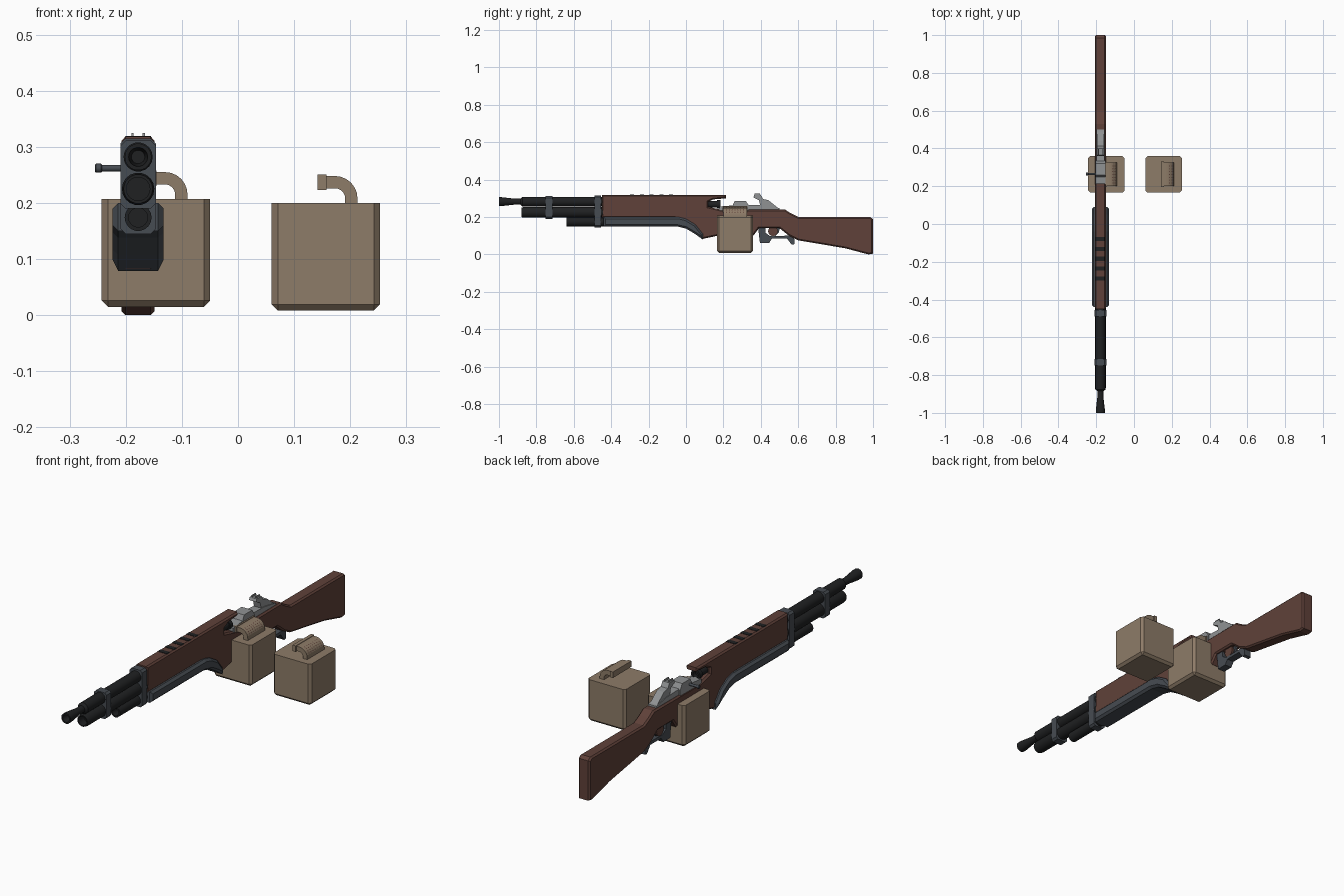
import bpy, bmesh, math

if "Cube" in bpy.data.objects:
    bpy.data.objects.remove(bpy.data.objects["Cube"])

CX = -0.178  # centre line of the gun


def material(name, rgb):
    m = bpy.data.materials.new(name)
    m.diffuse_color = (*rgb, 1)
    m.use_nodes = True
    m.node_tree.nodes["Principled BSDF"].inputs["Base Color"].default_value = m.diffuse_color
    return m


WOOD = material("dark red wood", (0.115, 0.053, 0.041))
SLATE = material("slate steel", (0.062, 0.072, 0.085))
BLACK = material("black steel", (0.014, 0.015, 0.016))
TAN = material("tan paint", (0.27, 0.2, 0.138))
GREY = material("bare steel", (0.28, 0.29, 0.295))


def finish(name, bm, mat, smooth=False):
    bmesh.ops.recalc_face_normals(bm, faces=bm.faces)
    me = bpy.data.meshes.new(name)
    bm.to_mesh(me)
    bm.free()
    me.materials.append(mat)
    ob = bpy.data.objects.new(name, me)
    bpy.context.collection.objects.link(ob)
    if smooth:
        bpy.ops.object.select_all(action='DESELECT')
        ob.select_set(True)
        bpy.context.view_layer.objects.active = ob
        bpy.ops.object.shade_smooth_by_angle(angle=math.radians(35))
    return ob


def prism(name, pts, axis, lo, hi, mat, chamfer=0):
    """Extrude a profile along x (points are y, z) or y (points are x, z)."""
    bm = bmesh.new()

    def put(p, t):
        return bm.verts.new((t, p[0], p[1]) if axis == 'x' else (p[0], t, p[1]))
    a = [put(p, lo) for p in pts]
    b = [put(p, hi) for p in pts]
    caps = [bm.faces.new(a), bm.faces.new(b)]
    n = len(pts)
    for i in range(n):
        j = (i + 1) % n
        bm.faces.new((a[i], a[j], b[j], b[i]))
    bmesh.ops.recalc_face_normals(bm, faces=bm.faces)
    if chamfer:
        rim = [e for f in caps for e in f.edges]
        bmesh.ops.bevel(bm, geom=rim, offset=chamfer, segments=1, affect='EDGES',
                        clamp_overlap=True)
    return finish(name, bm, mat)


def plate(name, pts, half, mat, chamfer=0):
    """Side profile extruded evenly about the gun's centre line."""
    return prism(name, pts, 'x', CX - half, CX + half, mat, chamfer)


def lathe(name, prof, axis, c, mat, sides=18):
    """Revolve (position, radius) pairs around an x or y axis through c."""
    bm = bmesh.new()
    rings = []
    for t, r in prof:
        ring = []
        for i in range(sides):
            a = 2 * math.pi * i / sides
            u, v = r * math.cos(a), r * math.sin(a)
            ring.append(bm.verts.new((c[0] + u, t, c[1] + v) if axis == 'y'
                                     else (t, c[0] + u, c[1] + v)))
        rings.append(ring)
    for p, q in zip(rings, rings[1:]):
        for i in range(sides):
            j = (i + 1) % sides
            bm.faces.new((p[i], p[j], q[j], q[i]))
    bm.faces.new(rings[0])
    bm.faces.new(rings[-1])
    return finish(name, bm, mat, True)


def chamfered_rect(w, z0, z1, c):
    return [(CX - w, z0 + c), (CX - w, z1 - c), (CX - w + c, z1), (CX + w - c, z1),
            (CX + w, z1 - c), (CX + w, z0 + c), (CX + w - c, z0), (CX - w + c, z0)]


# Wooden body and stock in one side profile
plate("wooden_stock", [
    (-0.45, 0.318), (0.215, 0.318), (0.215, 0.300), (0.145, 0.294), (0.118, 0.28),
    (0.118, 0.255), (0.19, 0.238), (0.53, 0.24), (0.56, 0.22), (0.60, 0.2),
    (0.985, 0.2), (1.0, 0.188), (1.0, 0.004), (0.975, 0.0), (0.85, 0.033),
    (0.6, 0.075), (0.55, 0.1), (0.5, 0.14), (0.39, 0.14), (0.36, 0.1),
    (0.17, 0.1), (0.085, 0.082), (0.05, 0.13), (0.0, 0.18), (-0.06, 0.195),
    (-0.45, 0.195)], 0.0295, WOOD, 0.007)

# Cooling slots across the top of the wood
for i in range(5):
    y = -0.08 - 0.052 * i
    prism("cooling_slot", [(CX - 0.0275, 0.311), (CX - 0.0225, 0.3195),
                           (CX + 0.0225, 0.3195), (CX + 0.0275, 0.311)],
          'y', y - 0.011, y + 0.011, BLACK)

# Lower steel handguard
plate("handguard", [
    (-0.44, 0.2), (-0.04, 0.2), (0.0, 0.19), (0.05, 0.16), (0.09, 0.11),
    (0.09, 0.079), (0.05, 0.108), (0.0, 0.138), (-0.05, 0.15), (-0.44, 0.15)],
    0.0455, SLATE, 0.010)

# Three barrels with hollow ends
lathe("upper_barrel", [(-0.44, 0.026), (-0.875, 0.026), (-0.885, 0.016), (-0.915, 0.016),
                       (-0.985, 0.024), (-1.0, 0.024), (-1.0, 0.017), (-0.95, 0.012)],
      'y', (CX, 0.282), BLACK)
lathe("middle_barrel", [(-0.44, 0.029), (-0.865, 0.029), (-0.88, 0.026),
                        (-0.88, 0.021), (-0.84, 0.021)], 'y', (CX, 0.225), BLACK)
lathe("lower_barrel", [(-0.43, 0.024), (-0.64, 0.024), (-0.64, 0.017), (-0.6, 0.017)],
      'y', (CX, 0.174), BLACK)

# Barrel bands
prism("front_band", chamfered_rect(0.0315, 0.19, 0.311, 0.009), 'y', -0.75, -0.715, SLATE)
prism("rear_band", chamfered_rect(0.0315, 0.145, 0.315, 0.009), 'y', -0.49, -0.455, SLATE)

# Breech and receiver
lathe("breech", [(0.10, 0.018), (0.165, 0.018), (0.165, 0.023), (0.185, 0.023),
                 (0.185, 0.014), (0.165, 0.014)], 'y', (CX, 0.268), BLACK)
plate("receiver_block", [(0.18, 0.23), (0.18, 0.255), (0.25, 0.262), (0.26, 0.286),
                         (0.32, 0.286), (0.335, 0.262), (0.335, 0.23)], 0.027, GREY)
plate("receiver_rail", [(0.33, 0.23), (0.33, 0.265), (0.42, 0.262), (0.5, 0.248),
                        (0.5, 0.23)], 0.021, GREY)
plate("rear_sight", [(0.36, 0.305), (0.365, 0.317), (0.4, 0.317), (0.412, 0.296),
                     (0.44, 0.29), (0.49, 0.25), (0.40, 0.25), (0.39, 0.29)], 0.018, GREY)
for s in (-1, 1):
    x = CX + s * 0.01
    prism("sight_prong", [(0.365, 0.31), (0.367, 0.325), (0.396, 0.325), (0.4, 0.31)],
          'x', x - 0.002, x + 0.002, GREY)
lathe("bolt_handle", [(CX, 0.006), (-0.242, 0.006), (-0.244, 0.008), (-0.253, 0.008),
                      (-0.255, 0.006)], 'x', (0.265, 0.262), SLATE, 12)

# Trigger and guard
plate("trigger_guard", [
    (0.385, 0.15), (0.395, 0.062), (0.445, 0.062), (0.46, 0.085), (0.54, 0.085),
    (0.565, 0.052), (0.58, 0.055), (0.578, 0.1), (0.54, 0.1), (0.45, 0.098),
    (0.425, 0.115), (0.425, 0.15)], 0.018, SLATE)
plate("trigger", [(0.48, 0.15), (0.505, 0.15), (0.495, 0.115), (0.475, 0.095)], 0.006, SLATE)
lathe("trigger_boss", [(CX - 0.016, 0.026), (CX + 0.016, 0.026)], 'x', (0.465, 0.124), WOOD)


def ammo_box(prefix, dx, dz):
    # Box with chamfered sides and bottom, flat top
    bm = bmesh.new()
    bmesh.ops.create_cube(bm, size=1)
    for v in bm.verts:
        v.co = (0.1565 + dx + v.co.x * 0.193, 0.2625 + v.co.y * 0.193,
                0.104 + dz + v.co.z * 0.192)
    top = max(v.co.z for v in bm.verts) - 0.001
    edges = [e for e in bm.edges if min(v.co.z for v in e.verts) < top]
    bmesh.ops.bevel(bm, geom=edges, offset=0.011, segments=1, affect='EDGES')
    finish(prefix + "_box", bm, TAN)

    # Curved feed chute with a lip at its mouth
    ax, az = 0.173 + dx, 0.208 + dz
    arc = [math.radians(a) for a in range(0, 91, 15)]
    outer = [(ax + 0.040 * math.cos(a), az + 0.040 * math.sin(a)) for a in arc]
    inner = [(ax + 0.018 * math.cos(a), az + 0.018 * math.sin(a)) for a in reversed(arc)]
    mouth = 0.143 + dx
    pts = ([(ax + 0.040, az - 0.012)] + outer + [(mouth, az + 0.040), (mouth, az + 0.018)]
           + inner + [(ax + 0.018, az - 0.012)])
    prism(prefix + "_feed_chute", pts, 'y', 0.2, 0.325, TAN)
    prism(prefix + "_chute_lip", [(mouth - 0.001, az + 0.015), (mouth - 0.001, az + 0.0425),
                                  (mouth + 0.015, az + 0.0425), (mouth + 0.015, az + 0.015)],
          'y', 0.195, 0.33, TAN)

    # Rows of small dots on the curved top of the chute
    bm = bmesh.new()
    for deg in (22.5, 37.5, 52.5, 67.5):
        a = math.radians(deg)
        n, t = (math.cos(a), math.sin(a)), (-math.sin(a), math.cos(a))
        for k in range(7):
            y = 0.217 + k * 0.015
            ring = []
            for i in range(6):
                b = math.pi * i / 3
                u = 0.003 * math.cos(b)
                ring.append(bm.verts.new((ax + 0.0402 * n[0] + u * t[0],
                                          y + 0.003 * math.sin(b),
                                          az + 0.0402 * n[1] + u * t[1])))
            bm.faces.new(ring)
    finish(prefix + "_chute_dots", bm, WOOD)


ammo_box("spare", 0, 0)
ammo_box("fitted", -0.303, 0.007)
